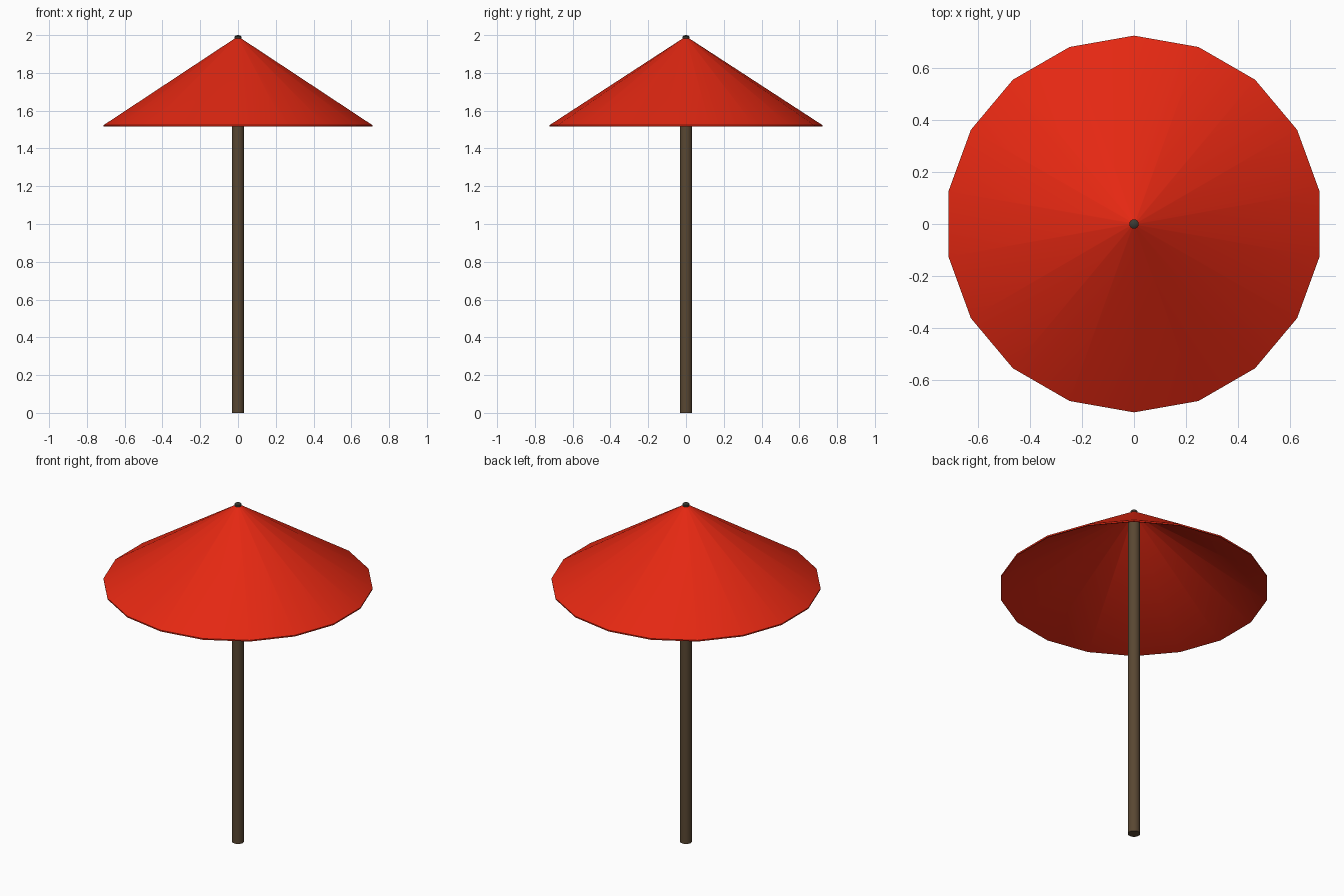
import bpy, bmesh, math

if "Cube" in bpy.data.objects:
    bpy.data.objects.remove(bpy.data.objects["Cube"])


def material(name, rgb):
    m = bpy.data.materials.new(name)
    m.diffuse_color = (*rgb, 1)
    m.use_nodes = True
    m.node_tree.nodes["Principled BSDF"].inputs["Base Color"].default_value = m.diffuse_color
    return m


def lathe(name, profile, sides, mat, start=math.pi / 2):
    """Spin (radius, z) points around z; a zero radius becomes a single pole."""
    bm = bmesh.new()
    rings = []
    for r, z in profile:
        n = 1 if r == 0 else sides
        rings.append([bm.verts.new((r * math.cos(start + i * math.tau / sides),
                                    r * math.sin(start + i * math.tau / sides), z))
                      for i in range(n)])
    for a, b in zip(rings, rings[1:]):
        for i in range(sides):
            j = (i + 1) % sides
            quad = [a[i % len(a)], a[j % len(a)], b[j % len(b)], b[i % len(b)]]
            bm.faces.new(list(dict.fromkeys(quad)))
    bmesh.ops.recalc_face_normals(bm, faces=bm.faces)
    mesh = bpy.data.meshes.new(name)
    bm.to_mesh(mesh)
    bm.free()
    mesh.materials.append(mat)
    mesh.shade_smooth()
    mesh.set_sharp_from_angle(angle=math.radians(35))
    obj = bpy.data.objects.new(name, mesh)
    bpy.context.collection.objects.link(obj)
    return obj


red = material("canopy red", (0.78, 0.021, 0.006))
wood = material("dark wood", (0.10, 0.063, 0.032))
dark = material("dark metal", (0.045, 0.042, 0.032))

# Thin 18-sided conical canopy, hollow underneath
lathe("canopy", [(0, 1.993), (0.01, 1.987), (0.723, 1.523), (0.722, 1.515),
                 (0.715, 1.515), (0.01, 1.974), (0, 1.98)], 18, red)

# Pole, ending just inside the canopy
lathe("pole", [(0, 0), (0.033, 0), (0.033, 1.955), (0, 1.955)], 18, wood)

# Small rounded finial at the tip
lathe("finial", [(0, 1.975), (0.018, 1.975), (0.018, 1.993), (0.012, 1.998), (0, 2.0)], 16, dark)
